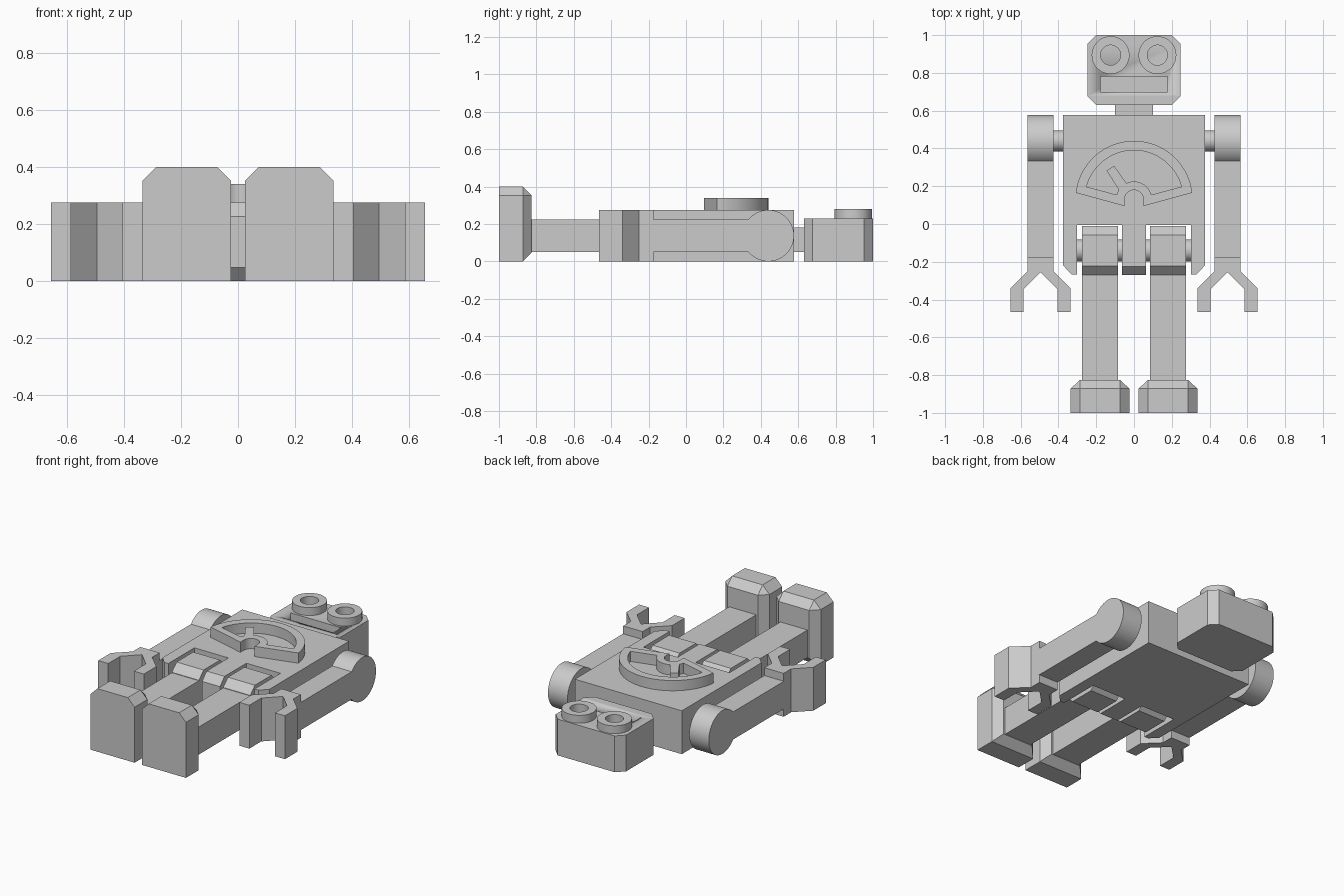
import bpy, bmesh, math
from mathutils import Matrix

if "Cube" in bpy.data.objects:
    bpy.data.objects.remove(bpy.data.objects["Cube"])

grey = bpy.data.materials.new("plain grey")
grey.diffuse_color = (0.6, 0.6, 0.6, 1)
grey.use_nodes = True
grey.node_tree.nodes["Principled BSDF"].inputs["Base Color"].default_value = grey.diffuse_color

T = 0.275            # body thickness
MID = T / 2          # height of the joint axes
AXES = {"z": Matrix.Identity(4),                                      # profile in x, y
        "x": Matrix(((0, 0, 1, 0), (1, 0, 0, 0), (0, 1, 0, 0), (0, 0, 0, 1)))}  # profile in y, z


def finish(name, bm):
    bmesh.ops.remove_doubles(bm, verts=bm.verts, dist=1e-5)
    bmesh.ops.recalc_face_normals(bm, faces=bm.faces)
    me = bpy.data.meshes.new(name)
    bm.to_mesh(me)
    bm.free()
    me.materials.append(grey)
    ob = bpy.data.objects.new(name, me)
    bpy.context.collection.objects.link(ob)
    bpy.ops.object.select_all(action="DESELECT")
    ob.select_set(True)
    bpy.context.view_layer.objects.active = ob
    bpy.ops.object.shade_smooth_by_angle(angle=math.radians(30))
    return ob


def prism(name, loops, lo, hi, axis="z"):
    """Extrude outlines (first is the outside, the rest are holes) along an axis."""
    cu = bpy.data.curves.new(name, "CURVE")
    cu.dimensions, cu.fill_mode, cu.extrude = "2D", "BOTH", (hi - lo) / 2
    for loop in loops:
        sp = cu.splines.new("POLY")
        sp.points.add(len(loop) - 1)
        for p, (u, v) in zip(sp.points, loop):
            p.co = (u, v, 0, 1)
        sp.use_cyclic_u = True
    tmp = bpy.data.objects.new("tmp", cu)
    bpy.context.collection.objects.link(tmp)
    dg = bpy.context.evaluated_depsgraph_get()
    me = bpy.data.meshes.new_from_object(tmp.evaluated_get(dg))
    bpy.data.objects.remove(tmp)
    bm = bmesh.new()
    bm.from_mesh(me)
    bpy.data.meshes.remove(me)
    bm.transform(AXES[axis] @ Matrix.Translation((0, 0, (lo + hi) / 2)))
    return finish(name, bm)


def arc(cx, cy, r, a0, a1, n=32):
    return [(cx + r * math.cos(math.radians(a0 + (a1 - a0) * i / n)),
             cy + r * math.sin(math.radians(a0 + (a1 - a0) * i / n))) for i in range(n + 1)]


def circle(cx, cy, r, n=48):
    return arc(cx, cy, r, 0, 360, n)[:-1]


def rect(x0, x1, y0, y1):
    return [(x0, y0), (x1, y0), (x1, y1), (x0, y1)]


def chamfered(x0, x1, y0, y1, c):
    return [(x0 + c, y0), (x1 - c, y0), (x1, y0 + c), (x1, y1 - c),
            (x1 - c, y1), (x0 + c, y1), (x0, y1 - c), (x0, y0 + c)]


def hull(name, pts):
    bm = bmesh.new()
    for p in pts:
        bm.verts.new(p)
    bmesh.ops.convex_hull(bm, input=bm.verts)
    bmesh.ops.dissolve_limit(bm, angle_limit=0.01, verts=bm.verts, edges=bm.edges)
    return finish(name, bm)


# Head with recessed mouth
head = prism("head", [chamfered(-.247, .247, .63, 1, .047)], 0, .23)
cutter = prism("mouth_cutter", [rect(-.178, .178, .70, .78)], .185, .3)
cutter.hide_render = True
mod = head.modifiers.new("mouth", "BOOLEAN")
mod.operation, mod.object, mod.solver = "DIFFERENCE", cutter, "EXACT"
bpy.context.view_layer.objects.active = head
bpy.ops.object.modifier_apply(modifier="mouth")
bpy.data.objects.remove(cutter)
prism("neck", [rect(-.1, .1, .578, .632)], .05, .18)

# Torso with an open hip bay, and the block between the legs
half = [(.375, .578), (.375, -.22), (.33, -.267), (.302, -.267), (.302, -.006)]
prism("torso", [half + [(-x, y) for x, y in reversed(half)]], 0, T)
prism("pelvis_block", [[(-.006, 0), (-.225, 0), (-.27, .048), (-.27, T - .048),
                        (-.225, T), (-.006, T)]], -.063, .063, "x")

# Chest dial: frame with a fan-shaped window and an open hub
CY = .13
frame = (arc(0, CY, .31, 6.5, 173.5, 48) + [(-.05, .095)]
         + arc(0, CY, .05, 180, 0, 24) + [(.05, .095)])
window = arc(0, CY, .26, 15, 165, 48) + arc(0, CY, .095, 165, 15, 24)
prism("dial_frame", [frame, window], T, .34)
prism("dial_needle", [[(-.145, .283), (-.105, .308), (-.04, .215), (-.08, .18)]], T, .34)

for side, s in (("left", -1), ("right", 1)):
    def span(a, b):
        return sorted((s * a, s * b))

    # Ring eyes
    prism(side + "_eye", [circle(s * .124, .894, .1), circle(s * .124, .894, .053)], .23, .28)

    # Arm with round shoulder, and its pin
    a = 180 - math.degrees(math.asin(.0875 / MID))
    arm = arc(.44, MID, MID, -a, a, 48) + [(-.18, MID + .0875), (-.18, MID - .0875)]
    prism(side + "_arm", [arm], *span(.427, .564), "x")
    prism(side + "_shoulder_pin", [circle(.44, MID, .055)], *span(.375, .427), "x")

    # Two-fingered claw
    claw = [(.068, -.175), (.068, -.25), (.16, -.34), (.16, -.465), (.09, -.465),
            (.09, -.345)]
    outline = claw + [(0, -.255)] + [(-x, y) for x, y in reversed(claw)]
    prism(side + "_claw", [[(s * .495 + x, y) for x, y in outline]], 0, T)

    # Leg: hip block, pins and shaft
    prism(side + "_hip", [chamfered(-.27, -.01, 0, T, .047)], *span(.085, .275), "x")
    prism(side + "_inner_hip_pin", [circle(-.14, MID, .058)], *span(.063, .085), "x")
    prism(side + "_outer_hip_pin", [circle(-.14, MID, .058)], *span(.275, .302), "x")
    prism(side + "_leg", [rect(-.83, -.265, .05, .225)], *span(.085, .275), "x")

    # Foot: block with chamfered instep and top corners
    pts = []
    for m in (-1, 1):
        for y in (-1, -.872):
            pts += [(s * .18 + m * w, y, z) for w, z in ((.155, 0), (.155, .352), (.107, .4))]
        pts += [(s * .18 + m * .107, -.825, z) for z in (.048, .352)]
    hull(side + "_foot", pts)
